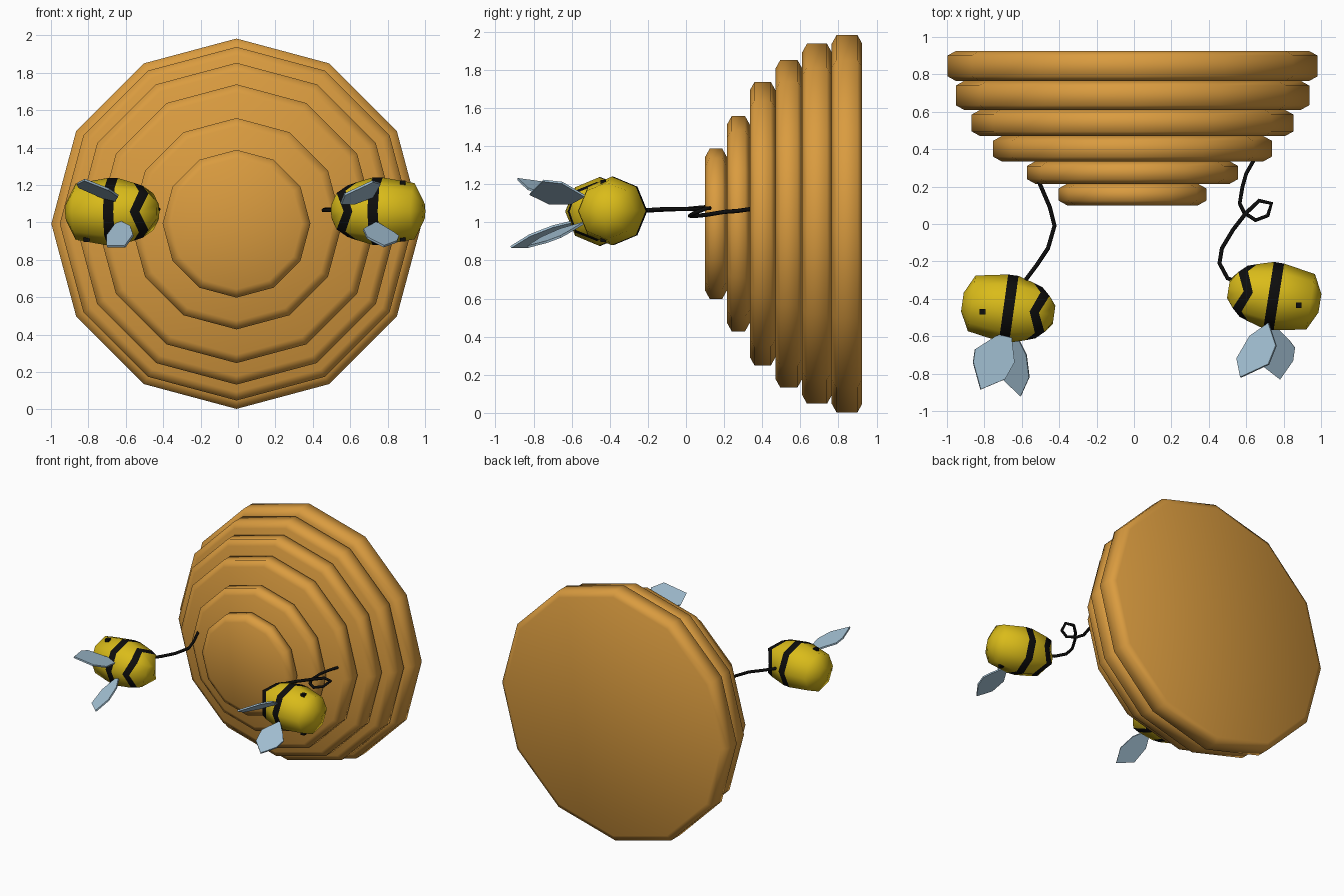
import bpy
import bmesh
from math import cos, sin, pi, radians
from mathutils import Matrix, Vector

cube = bpy.data.objects.get("Cube")
if cube:
    bpy.data.objects.remove(cube, do_unlink=True)


def material(name, r, g, b):
    m = bpy.data.materials.new(name)
    m.use_nodes = True
    m.diffuse_color = (r, g, b, 1)
    m.node_tree.nodes["Principled BSDF"].inputs["Base Color"].default_value = (r, g, b, 1)
    return m


honey = material("honey orange", 0.70, 0.33, 0.05)
yellow = material("bee yellow", 0.70, 0.50, 0.01)
black = material("black", 0.004, 0.004, 0.004)
blue = material("wing blue", 0.36, 0.52, 0.64)


def finish(name, bm, mats, smooth=True):
    bmesh.ops.recalc_face_normals(bm, faces=bm.faces)
    mesh = bpy.data.meshes.new(name)
    bm.to_mesh(mesh)
    bm.free()
    for m in mats:
        mesh.materials.append(m)
    for p in mesh.polygons:
        p.use_smooth = smooth
    obj = bpy.data.objects.new(name, mesh)
    bpy.context.collection.objects.link(obj)
    return obj


def loft(bm, rings):
    """Skin a list of rings; returns the side faces grouped by section."""
    loops = [[bm.verts.new(p) for p in ring] for ring in rings]
    n = len(loops[0])
    bands = []
    for a, b in zip(loops, loops[1:]):
        bands.append([bm.faces.new((a[i], a[(i + 1) % n], b[(i + 1) % n], b[i]))
                      for i in range(n)])
    bm.faces.new(loops[0])
    bm.faces.new(loops[-1])
    return bands


# Hive: stacked twelve-sided tiers with chamfered rims
TIERS = [(0.765, 0.925, 0.99), (0.61, 0.765, 0.945), (0.47, 0.61, 0.86),
         (0.335, 0.47, 0.745), (0.215, 0.335, 0.565), (0.10, 0.215, 0.395)]


def tier(index, front, back, radius):
    def ring(y, r):
        return [(r * sin(pi * k / 6) - 0.008, y, r * cos(pi * k / 6) + 0.993) for k in range(12)]
    inset, depth = 0.045, 0.025
    bm = bmesh.new()
    loft(bm, [ring(front, radius - inset), ring(front + depth, radius),
              ring(back - depth, radius), ring(back, radius - inset)])
    finish(f"hive_tier_{index}", bm, [honey])


for i, (front, back, radius) in enumerate(TIERS, 1):
    tier(i, front, back, radius)


# Bee body: octagonal rings from tail to head, with two black bands
BODY = [(-0.245, 0.05, 0), (-0.185, 0.138, 1), (-0.135, 0.155, 1), (-0.028, 0.18, 0),
        (0.028, 0.18, 0), (0.20, 0.15, 0), (0.25, 0.05, 0)]


def bee_body(side, center, direction):
    bm = bmesh.new()
    rings = []
    for x, r, zigzag in BODY:
        rings.append([(x + 0.022 * zigzag * (-1) ** k, r * sin(pi * k / 4), r * cos(pi * k / 4))
                      for k in range(8)])
    bands = loft(bm, rings)
    for band in (1, 3):
        for face in bands[band]:
            face.material_index = 1
    turn = radians(-9) if direction > 0 else radians(172)
    bmesh.ops.transform(bm, verts=bm.verts,
                        matrix=Matrix.Translation(center) @ Matrix.Rotation(turn, 4, "Z"))
    finish(f"{side}_bee_body", bm, [yellow, black])


def eye(name, location):
    bm = bmesh.new()
    bmesh.ops.create_cube(bm, size=0.03, matrix=Matrix.Translation(location))
    finish(name, bm, [black], False)


# Wing: a flat leaf whose height follows a tilted plane through its root
def wing(name, root_z, slope_x, slope_y, outline):
    x0, y0 = outline[0]
    normal = Vector((-slope_x, -slope_y, 1)).normalized() * 0.006
    points = [Vector((x, y, root_z + slope_x * (x - x0) + slope_y * (y - y0)))
              for x, y in outline]
    bm = bmesh.new()
    loft(bm, [[p - normal for p in points], [p + normal for p in points]])
    finish(name, bm, [blue], False)


# Flight trail: a thin black tube
def trail(name, points):
    curve = bpy.data.curves.new(name, "CURVE")
    curve.dimensions = "3D"
    curve.bevel_depth = 0.011
    curve.bevel_resolution = 1
    curve.use_fill_caps = True
    spline = curve.splines.new("POLY")
    spline.points.add(len(points) - 1)
    for p, co in zip(spline.points, points):
        p.co = (*co, 1)
    curve.materials.append(black)
    bpy.context.collection.objects.link(bpy.data.objects.new(name, curve))


# The two bees, heads outward and backs to the front
bee_body("right", (-0.67, -0.452, 1.057), -1)
bee_body("left", (0.747, -0.385, 1.06), 1)
for label, dz in (("upper", 0.148), ("lower", -0.148)):
    eye(f"right_bee_{label}_eye", (-0.81, -0.47, 1.057 + dz))
    eye(f"left_bee_{label}_eye", (0.88, -0.435, 1.06 + dz))

wing("right_bee_upper_wing", 1.11, -0.30, -0.22,
     [(-0.66, -0.57), (-0.74, -0.60), (-0.85, -0.67), (-0.86, -0.74),
      (-0.82, -0.885), (-0.69, -0.83), (-0.64, -0.74)])
wing("right_bee_lower_wing", 1.01, 0.40, 0.44,
     [(-0.64, -0.57), (-0.70, -0.70), (-0.70, -0.83), (-0.605, -0.92),
      (-0.56, -0.82), (-0.575, -0.70)])
wing("left_bee_upper_wing", 1.138, 0.64, -0.37,
     [(0.72, -0.53), (0.62, -0.60), (0.55, -0.72), (0.57, -0.82),
      (0.72, -0.75), (0.76, -0.65)])
wing("left_bee_lower_wing", 1.0, -0.20, 0.40,
     [(0.74, -0.53), (0.83, -0.62), (0.86, -0.66), (0.85, -0.73),
      (0.78, -0.83), (0.69, -0.76), (0.67, -0.66)])

trail("right_bee_trail", [(-0.58, -0.30, 1.06), (-0.52, -0.22, 1.06), (-0.46, -0.13, 1.065),
                          (-0.425, -0.01, 1.07), (-0.45, 0.09, 1.08), (-0.51, 0.23, 1.085)])
trail("left_bee_trail", [(0.55, -0.31, 1.06), (0.50, -0.29, 1.065), (0.457, -0.21, 1.065),
                         (0.47, -0.13, 1.07), (0.53, -0.03, 1.07), (0.60, 0.06, 1.07),
                         (0.67, 0.125, 1.075), (0.735, 0.11, 1.075), (0.715, 0.045, 1.05),
                         (0.65, 0.02, 1.035), (0.59, 0.06, 1.035), (0.565, 0.11, 1.04),
                         (0.58, 0.20, 1.055), (0.60, 0.27, 1.06), (0.64, 0.34, 1.07)])
